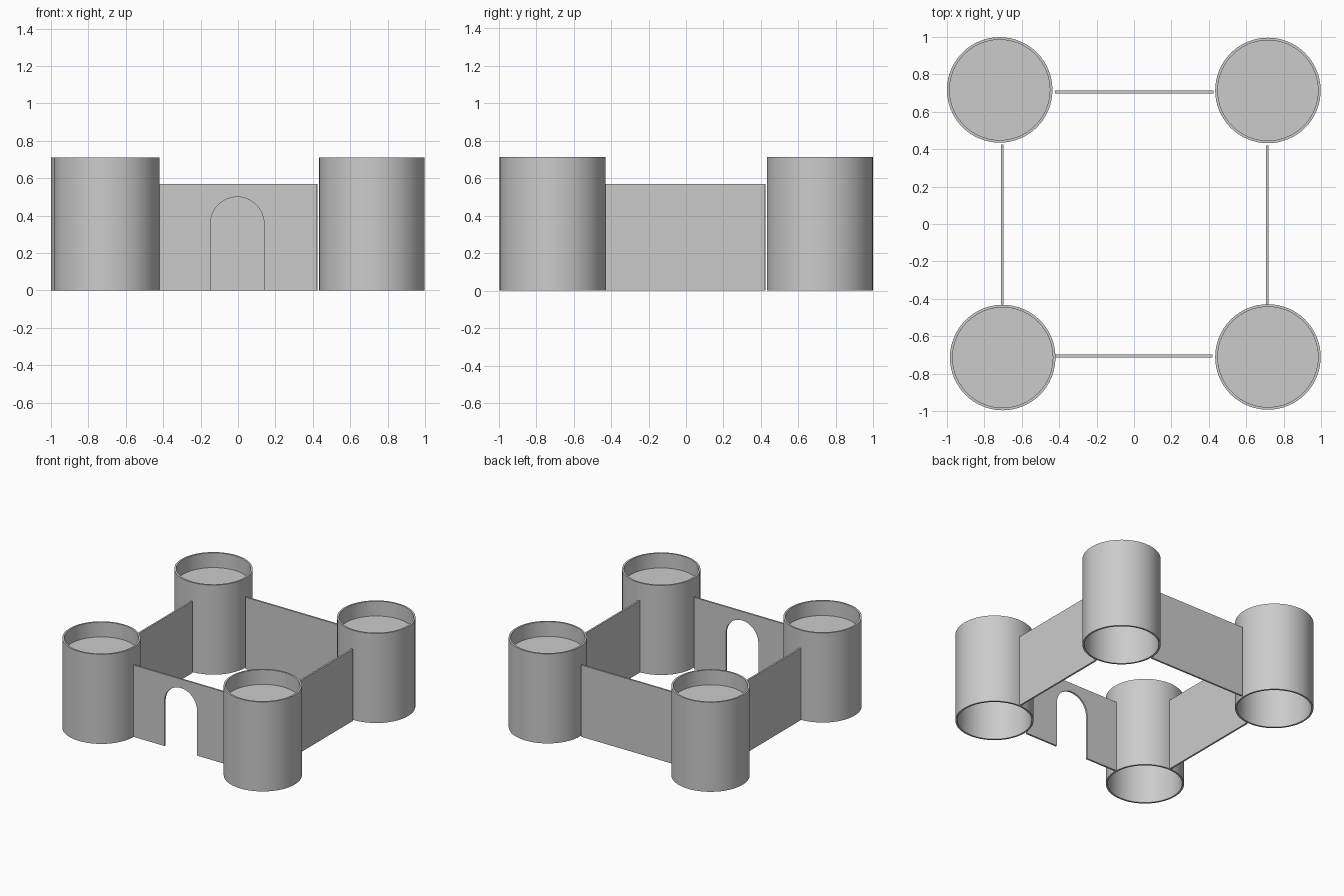
import bpy, bmesh, math

if "Cube" in bpy.data.objects:
    bpy.data.objects.remove(bpy.data.objects["Cube"])

stone = bpy.data.materials.new("grey stone")
stone.diffuse_color = (0.6, 0.6, 0.6, 1)
stone.use_nodes = True
stone.node_tree.nodes["Principled BSDF"].inputs["Base Color"].default_value = stone.diffuse_color

R, T = 0.282, 0.014        # tower radius and shell thickness
TOWER_H, WALL_H = 0.712, 0.57
FLOOR_TOP = 0.595


def finish(name, bm, smooth=False):
    bmesh.ops.recalc_face_normals(bm, faces=bm.faces)
    mesh = bpy.data.meshes.new(name)
    bm.to_mesh(mesh)
    bm.free()
    mesh.materials.append(stone)
    ob = bpy.data.objects.new(name, mesh)
    bpy.context.collection.objects.link(ob)
    if smooth:
        bpy.context.view_layer.objects.active = ob
        ob.select_set(True)
        bpy.ops.object.shade_smooth_by_angle(angle=math.radians(30))
        ob.select_set(False)
    return ob


def tower(name, x, y, n=64):
    # closed section spun round: outer skin, rim, parapet, floor, hollow below
    ri = R - T
    section = [(0, FLOOR_TOP), (ri, FLOOR_TOP), (ri, TOWER_H), (R, TOWER_H),
               (R, 0), (ri, 0), (ri, FLOOR_TOP - T), (0, FLOOR_TOP - T)]
    bm = bmesh.new()
    verts = [bm.verts.new((r, 0, z)) for r, z in section]
    edges = [bm.edges.new(p) for p in zip(verts, verts[1:])]
    bmesh.ops.spin(bm, geom=verts + edges, cent=(0, 0, 0), axis=(0, 0, 1),
                   angle=math.tau, steps=n)
    bmesh.ops.remove_doubles(bm, verts=bm.verts, dist=1e-4)
    bmesh.ops.translate(bm, verts=bm.verts, vec=(x, y, 0))
    finish(name, bm, smooth=True)


def wall(name, outline, along_y, offset):
    # outline in (run, height), extruded to the wall thickness
    bm = bmesh.new()
    h = offset - T / 2
    face = bm.faces.new([bm.verts.new((h, a, z) if along_y else (a, h, z))
                         for a, z in outline])
    ext = bmesh.ops.extrude_face_region(bm, geom=[face])["geom"]
    moved = [g for g in ext if isinstance(g, bmesh.types.BMVert)]
    bmesh.ops.translate(bm, verts=moved, vec=(T, 0, 0) if along_y else (0, T, 0))
    finish(name, bm)


def panel(a, b):
    return [(a, 0), (b, 0), (b, WALL_H), (a, WALL_H)]


# four corner towers
tower("front_left_tower", -0.702, -0.714)
tower("front_right_tower", 0.716, -0.711)
tower("back_left_tower", -0.718, 0.717)
tower("back_right_tower", 0.716, 0.714)

# plain curtain walls
wall("back_wall", panel(-0.423, 0.425), False, 0.706)
wall("left_wall", panel(-0.43, 0.425), True, -0.704)
wall("right_wall", panel(-0.43, 0.42), True, 0.712)

# front wall with an arched gateway
cx, gr, spring = -0.004, 0.143, 0.357
arch = [(cx + gr * math.cos(math.pi * (1 - i / 24)),
         spring + gr * math.sin(math.pi * (1 - i / 24))) for i in range(25)]
wall("gate_wall", [(-0.423, 0), (cx - gr, 0)] + arch + [(cx + gr, 0), (0.42, 0),
     (0.42, WALL_H), (-0.423, WALL_H)], False, -0.706)
